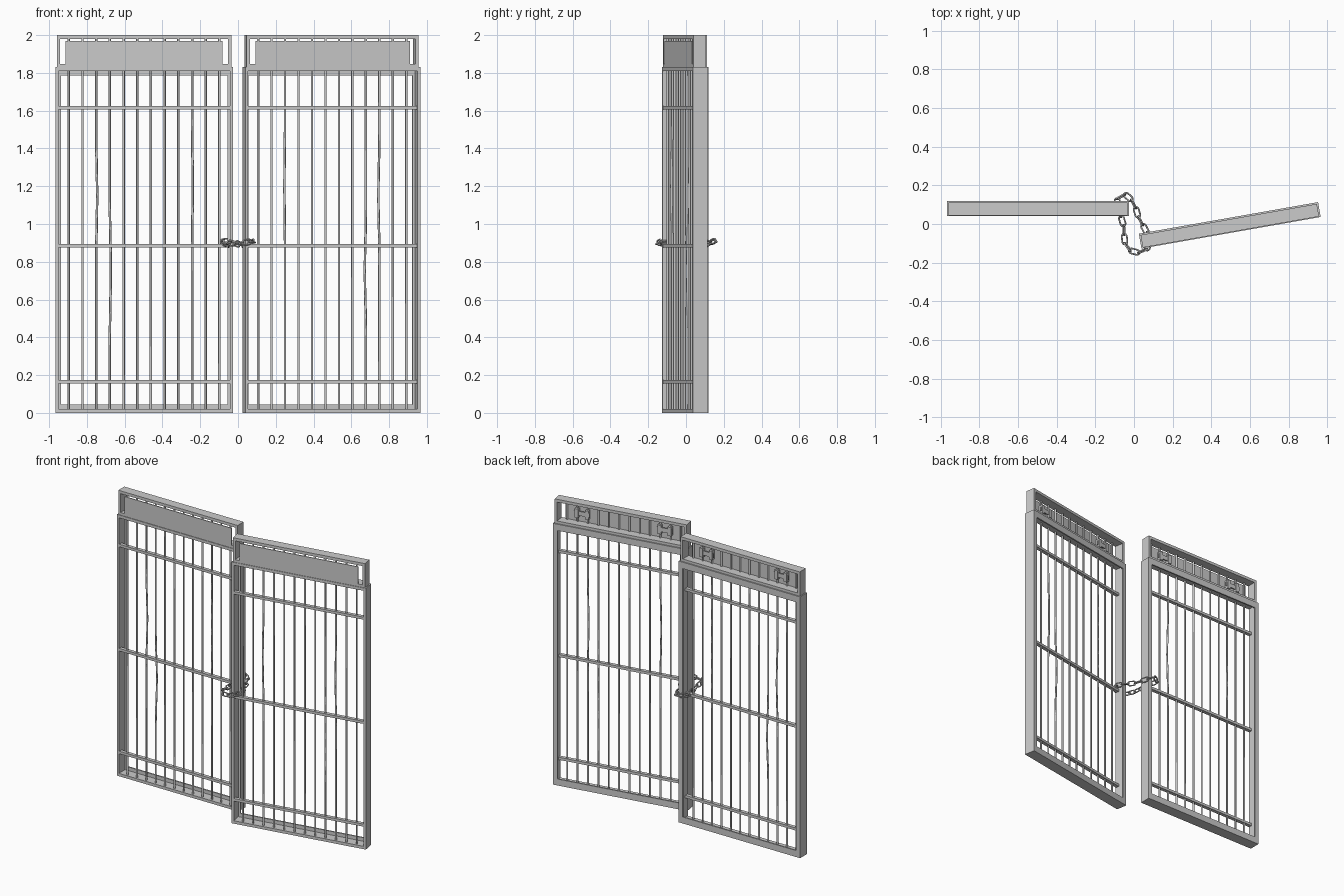
import bpy, math
from mathutils import Vector, Matrix

if "Cube" in bpy.data.objects:
    bpy.data.objects.remove(bpy.data.objects["Cube"])

W, D = 0.941, 0.078          # leaf width and depth
BAR_Y = -0.022               # the bars sit near the front of the frame


def box_object(name, boxes, matrix):
    """One mesh made of boxes given as (x0, x1, y0, y1, z0, z1)."""
    verts, faces = [], []
    for x0, x1, y0, y1, z0, z1 in boxes:
        n = len(verts)
        verts += [(x, y, z) for z in (z0, z1) for x, y in ((x0, y0), (x1, y0), (x1, y1), (x0, y1))]
        faces += [[n + i for i in f] for f in ((3, 2, 1, 0), (4, 5, 6, 7), (0, 1, 5, 4),
                                               (1, 2, 6, 5), (2, 3, 7, 6), (3, 0, 4, 7))]
    me = bpy.data.meshes.new(name)
    me.from_pydata(verts, [], faces)
    ob = bpy.data.objects.new(name, me)
    ob.matrix_world = matrix
    bpy.context.collection.objects.link(ob)
    return ob


def tubes(name, paths, radius, matrix, cyclic=False, res=1):
    """Round rods swept along point paths."""
    cu = bpy.data.curves.new(name, 'CURVE')
    cu.dimensions = '3D'
    cu.bevel_depth = radius
    cu.bevel_resolution = res
    cu.use_fill_caps = True
    for path in paths:
        sp = cu.splines.new('POLY')
        sp.points.add(len(path) - 1)
        for p, co in zip(sp.points, path):
            p.co = (*co, 1)
        sp.use_cyclic_u = cyclic
        sp.use_smooth = True
    ob = bpy.data.objects.new(name, cu)
    ob.matrix_world = matrix
    bpy.context.collection.objects.link(ob)
    return ob


def ring(w, t, tz, y0, y1, z0, z1):
    """Rectangular frame: sides t wide, top and bottom tz tall."""
    return [(-w, -w + t, y0, y1, z0, z1), (w - t, w, y0, y1, z0, z1),
            (-w + t, w - t, y0, y1, z0, z0 + tz), (-w + t, w - t, y0, y1, z1 - tz, z1)]


def gate(side, matrix, s):
    w, d = W / 2, D / 2
    # main frame: outer web plus a wider flange at the back
    box_object(side + "_gate_frame", ring(w, 0.016, 0.02, -d, d - 0.01, 0, 1.83)
               + ring(w, 0.03, 0.045, d - 0.01, d, 0, 1.83), matrix)
    # upper frame
    u = w - 0.008
    box_object(side + "_upper_frame", ring(u, 0.018, 0.02, -d + 0.004, d - 0.008, 1.828, 2.0), matrix)
    # cross rails
    box_object(side + "_cross_rails",
               [(-w + 0.012, w - 0.012, -d + 0.003, -d + 0.028, z - 0.009, z + 0.009)
                for z in (0.165, 0.885, 1.615)], matrix)
    # vertical bars, a few of them bent out of line
    bends = {2: (1.15, 0.005, 0.004), 3: (0.75, 0.005, 0.006), 9: (1.2, 0.004, -0.004)}
    paths = []
    for i in range(12):
        x = (i - 5.5) * 0.0725
        path = [(s * x, BAR_Y, 0.01)]
        if i in bends:
            zc, bx, by = bends[i]
            for k in range(-3, 4):
                f = math.cos(k * math.pi / 6) ** 2
                path.append((s * (x + bx * f), BAR_Y + by * f, zc + k * 0.11))
        path.append((s * x, BAR_Y, 1.99))
        paths.append(path)
    tubes(side + "_bars", paths, 0.0065, matrix)
    # sign plate in front of the bars
    front = BAR_Y - 0.007
    box_object(side + "_plate", [(-0.415, 0.415, front - 0.006, front, 1.825, 1.968)], matrix)
    # clamps that hold the plate from behind
    back = BAR_Y + 0.007
    clamps = []
    for c in (-0.29, 0.29):
        clamps.append((c - 0.055, c + 0.055, back, back + 0.008, 1.896, 1.926))
        for e in (-0.036, 0.036):
            clamps.append((c + e - 0.012, c + e + 0.012, front, back + 0.013, 1.88, 1.942))
    box_object(side + "_plate_clamps", clamps, matrix)


gate("left", Matrix.Translation((-0.497, 0.08, 0)), 1)
gate("right", Matrix.Translation((0.495, -0.007, 0)) @ Matrix.Rotation(math.radians(10), 4, 'Z'), -1)

# chain loop tying both leaves together
loop = [Vector(p) for p in (
    (-0.088, 0.13, 0.905), (-0.045, 0.155, 0.91), (-0.015, 0.13, 0.90), (0.01, 0.08, 0.89),
    (0.025, 0.03, 0.89), (0.06, -0.03, 0.90), (0.083, -0.08, 0.905), (0.075, -0.125, 0.91),
    (0.04, -0.147, 0.90), (0.0, -0.15, 0.895), (-0.04, -0.125, 0.90), (-0.052, -0.08, 0.90),
    (-0.05, -0.02, 0.89), (-0.065, 0.03, 0.89), (-0.08, 0.08, 0.90))]
lengths = [(b - a).length for a, b in zip(loop, loop[1:] + loop[:1])]


def point_at(t):
    t %= sum(lengths)
    for i, l in enumerate(lengths):
        if t <= l:
            return loop[i].lerp(loop[(i + 1) % len(loop)], t / l)
        t -= l
    return loop[0]


links, count = [], 16
step = sum(lengths) / count
for i in range(count):
    a, b = point_at(i * step), point_at((i + 1) * step)
    along = (b - a).normalized()
    flat = along.cross(Vector((0, 0, 1))).normalized()
    up = flat.cross(along)
    roll = math.radians(20 if i % 2 else 105)
    across = flat * math.cos(roll) + up * math.sin(roll)
    mid, pts = (a + b) / 2, []
    for end in (1, -1):
        for k in range(7):
            ang = -math.pi / 2 + k * math.pi / 6
            pts.append(mid + along * end * (0.014 + 0.014 * math.cos(ang))
                       + across * end * 0.014 * math.sin(ang) * end)
        if end == 1:
            continue
        pts[7:] = reversed(pts[7:])
    links.append(pts)
tubes("chain", links, 0.0045, Matrix.Identity(4), cyclic=True)
